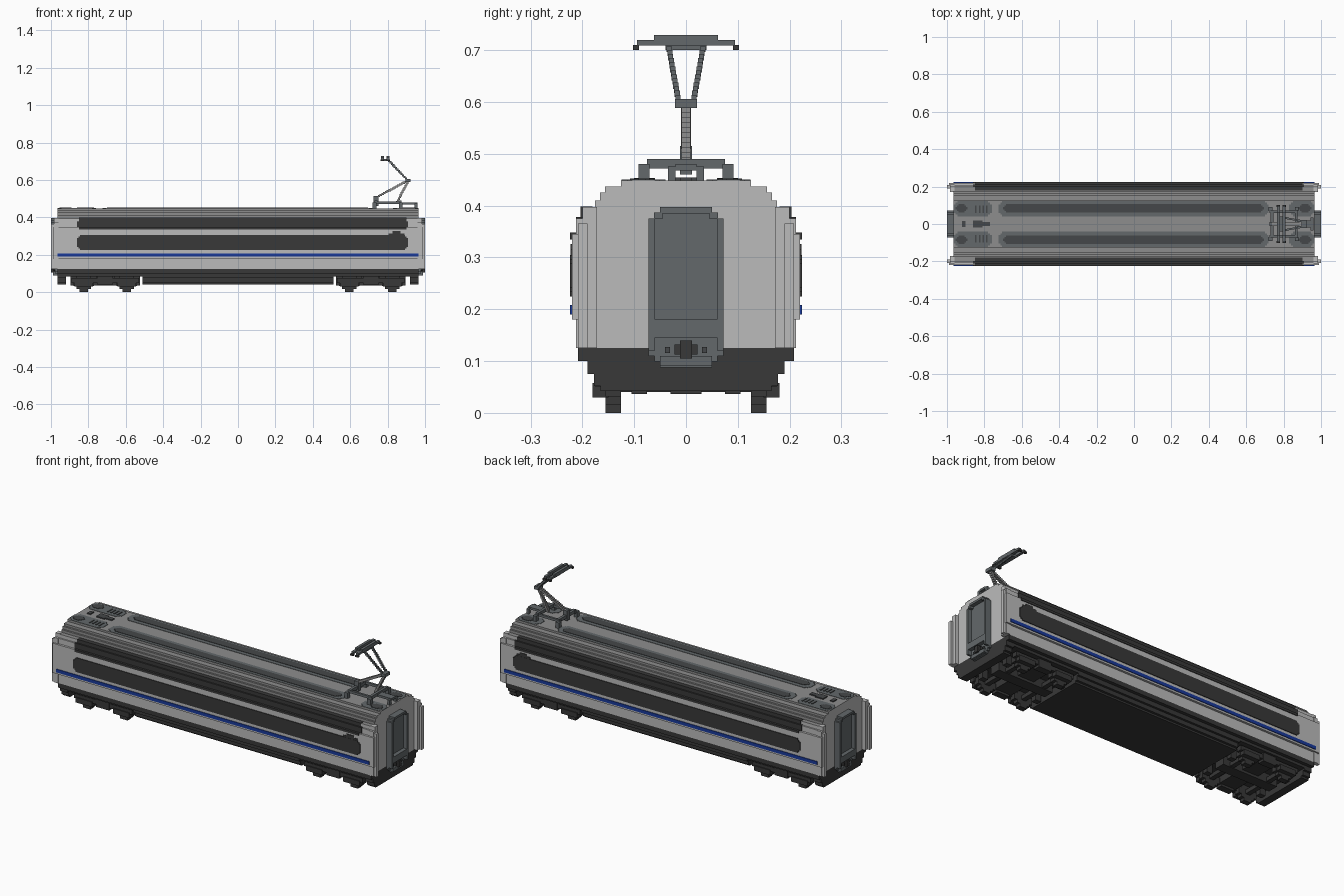
import bpy, bmesh, math
from mathutils import Vector

cube = bpy.data.objects.get("Cube")
if cube:
    bpy.data.objects.remove(cube)


def material(name, rgb):
    m = bpy.data.materials.new(name)
    m.use_nodes = True
    m.diffuse_color = (*rgb, 1)
    m.node_tree.nodes["Principled BSDF"].inputs["Base Color"].default_value = (*rgb, 1)
    return m


LIGHT = material("light grey body", (0.5, 0.5, 0.5))
ROOF = material("mid grey roof", (0.27, 0.27, 0.27))
SLATE = material("slate grey", (0.125, 0.14, 0.147))
VENT = material("dark vent grey", (0.06, 0.064, 0.067))
BLACK = material("charcoal", (0.04, 0.04, 0.04))
BLUE = material("blue", (0.01, 0.042, 0.33))


def finish(name, bm, *mats):
    bmesh.ops.recalc_face_normals(bm, faces=bm.faces)
    me = bpy.data.meshes.new(name)
    bm.to_mesh(me)
    bm.free()
    for m in mats:
        me.materials.append(m)
    ob = bpy.data.objects.new(name, me)
    bpy.context.collection.objects.link(ob)
    return ob


def add_box(bm, x, y, z):
    """Add a box given (min, max) on each axis."""
    vs = bmesh.ops.create_cube(bm, size=1)["verts"]
    for v in vs:
        v.co = [(r[0] + r[1]) / 2 + c * (r[1] - r[0]) for c, r in zip(v.co, (x, y, z))]


def flip(r, s):
    return r if s > 0 else (-r[1], -r[0])


def boxes(name, mat, parts, mx=False, my=False):
    """Join boxes in one object, optionally mirrored in x and y."""
    bm = bmesh.new()
    for x, y, z in parts:
        for sx in ((1, -1) if mx else (1,)):
            for sy in ((1, -1) if my else (1,)):
                add_box(bm, flip(x, sx), flip(y, sy), z)
    return finish(name, bm, mat)


def prism(name, pts, axis, a, b, *mats):
    """Extrude a 2D outline along axis from a to b."""
    place = {"x": lambda p, t: (t, *p), "y": lambda p, t: (p[0], t, p[1]),
             "z": lambda p, t: (*p, t)}[axis]
    bm = bmesh.new()
    lo = [bm.verts.new(place(p, a)) for p in pts]
    hi = [bm.verts.new(place(p, b)) for p in pts]
    bm.faces.new(lo)
    bm.faces.new(hi)
    for i in range(len(pts)):
        j = (i + 1) % len(pts)
        bm.faces.new((lo[i], lo[j], hi[j], hi[i]))
    return finish(name, bm, *mats)


def stepped_rect(u, v, s):
    """Rectangle outline with two-step corners."""
    cu, cv = sum(u) / 2, sum(v) / 2
    w, h = (u[1] - u[0]) / 2, (v[1] - v[0]) / 2
    q = [(w, h - 2 * s), (w - s, h - 2 * s), (w - s, h - s), (w - 2 * s, h - s), (w - 2 * s, h)]
    left = [(-a, b) for a, b in reversed(q)]
    top = q + left
    return [(cu + a, cv + b) for a, b in top + [(-a, -b) for a, b in top]]


def stepped_section(rows):
    """Symmetric stepped cross-section from rows of (half width, top z)."""
    side, z = [], rows[0][1]
    for w, top in rows[1:]:
        side += [(w, z), (w, top)]
        z = top
    return side + [(-y, z) for y, z in reversed(side)]


# Body shell, with the roof steps in a darker grey
body = prism("body_shell", stepped_section([
    (0, 0.125), (0.208, 0.18), (0.22, 0.345), (0.208, 0.375), (0.2, 0.395), (0.176, 0.41),
    (0.166, 0.425), (0.156, 0.437), (0.125, 0.448)]), "x", -0.965, 0.965, LIGHT, ROOF)
for p in body.data.polygons:
    p.material_index = int(abs(p.normal.x) < 0.5 and p.center.z > 0.39)

# Underframe: thin full-length sill, deep belly and end skirts
prism("sill", stepped_section([(0, 0.085), (0.19, 0.1), (0.208, 0.125)]),
      "x", -0.965, 0.965, BLACK)
skirt = stepped_section([(0, 0.042), (0.165, 0.052), (0.178, 0.075), (0.19, 0.088)])
prism("belly_skirt", skirt, "x", -0.51, 0.51, BLACK)
for name, s in (("left", 1), ("right", -1)):
    prism(name + "_end_skirt", skirt, "x", s * 0.92, s * 0.965, BLACK)

# Corner flaps at the body ends
boxes("corner_flaps", LIGHT, [
    ((0.96, 0.985), (0.172, 0.212), (0.125, 0.375)),
    ((0.96, 0.985), (0.172, 0.2), (0.375, 0.397)),
    ((0.98, 1.0), (0.19, 0.208), (0.125, 0.365)),
    ((0.955, 0.99), (0.2, 0.22), (0.18, 0.345))], True, True)

# Side windows, stripe and ladder patch
for name, s in (("left", 1), ("right", -1)):
    prism(name + "_lower_window", stepped_rect((-0.86, 0.91), (0.225, 0.305), 0.008),
          "y", s * 0.215, s * 0.224, BLACK)
boxes("upper_windows", BLACK, [
    ((-0.85, 0.9), (0.2, 0.224), (0.335, 0.348)),
    ((-0.86, 0.91), (0.19, 0.212), (0.346, 0.378)),
    ((-0.85, 0.9), (0.18, 0.204), (0.376, 0.398))], my=True)
boxes("window_link", BLACK, [
    ((0.805, 0.89), (0.215, 0.223), (0.3, 0.315)),
    ((0.825, 0.87), (0.215, 0.223), (0.315, 0.326))], my=True)
boxes("side_stripes", BLUE, [((-0.965, 0.965), (0.215, 0.2235), (0.19, 0.208))], my=True)

# End gangways: framed door, lower step and coupler
for name, s in (("left", 1), ("right", -1)):
    prism(name + "_gangway", stepped_rect((-0.072, 0.072), (0.088, 0.397), 0.011),
          "x", s * 0.955, s * 0.978, SLATE)
boxes("gangway_frames", SLATE, [
    ((0.97, 1.0), (0.06, 0.072), (0.12, 0.375)),
    ((0.97, 1.0), (0, 0.05), (0.385, 0.397)),
    ((0.97, 1.0), (0.045, 0.062), (0.374, 0.387)),
    ((0.97, 1.0), (0, 0.061), (0.145, 0.18)),
    ((0.97, 0.99), (0, 0.05), (0.09, 0.11))], True, True)
boxes("couplers", BLACK, [((0.97, 1.0), (-0.012, 0.012), (0.105, 0.14)),
                          ((0.97, 0.99), (-0.022, 0.022), (0.113, 0.132))], True)
boxes("coupler_pins", VENT, [((0.97, 0.985), (0.031, 0.041), (0.116, 0.127))], True, True)

# Roof panels: long slots and end vents
for s in (1, -1):
    side = "left" if s > 0 else "right"
    for label, x, xi in (("long_vent", (-0.725, 0.72), (-0.7, 0.695)),
                         ("rear_vent", (-0.965, -0.76), (-0.955, -0.89)),
                         ("front_vent", (0.83, 0.965), (0.88, 0.95))):
        yo, yi = flip((0.04, 0.124), s), flip((0.062, 0.108), s)
        prism(f"{side}_{label}_panel", stepped_rect(x, yo, 0.01), "z", 0.445, 0.450, SLATE)
        prism(f"{side}_{label}", stepped_rect(xi, yi, 0.008), "z", 0.445, 0.452, VENT)
boxes("roof_grilles", VENT, [((-0.85 + i * 0.02, -0.842 + i * 0.02), (0.06, 0.1), (0.445, 0.453))
                             for i in range(4)], my=True)
boxes("roof_boxes", VENT, [((-0.86, -0.81), (-0.02, 0.02), (0.445, 0.454)),
                           ((-0.92, -0.9), (-0.015, 0.015), (0.445, 0.454)),
                           ((-0.81, -0.77), (-0.012, 0.012), (0.445, 0.454))])

# Bogies: stepped wheels, side frames, axles and springs
for bx, name in ((0.71, "left"), (-0.71, "right")):
    for dx, pos in ((0.115, "outer"), (-0.115, "inner")):
        x = bx + math.copysign(dx, dx * bx)
        for s, side in ((1, "back"), (-1, "front")):
            prism(f"{name}_{pos}_{side}_wheel", stepped_rect((x - 0.055, x + 0.055), (0, 0.1), 0.016),
                  "y", s * 0.125, s * 0.155, BLACK)
    boxes(name + "_bogie_frame", BLACK, [
        ((bx - 0.18, bx + 0.18), (0.145, 0.175), (0.05, 0.075)),
        ((bx - 0.165, bx - 0.065), (0.15, 0.18), (0.03, 0.058)),
        ((bx + 0.065, bx + 0.165), (0.15, 0.18), (0.03, 0.058)),
        ((bx - 0.04, bx + 0.04), (0.14, 0.178), (0.038, 0.09)),
        ((bx - 0.185, bx - 0.15), (0.075, 0.105), (0.036, 0.09)),
        ((bx + 0.15, bx + 0.185), (0.075, 0.105), (0.036, 0.09))], my=True)
    boxes(name + "_bogie_axles", BLACK, [
        ((bx - 0.128, bx - 0.102), (-0.13, 0.13), (0.04, 0.062)),
        ((bx + 0.102, bx + 0.128), (-0.13, 0.13), (0.04, 0.062)),
        ((bx - 0.05, bx + 0.05), (-0.15, 0.15), (0.05, 0.088)),
        ((bx - 0.17, bx + 0.17), (-0.03, 0.03), (0.036, 0.088))])


# Pantograph arms drawn as chains of small blocks
def block_line(name, mat, a, b, size, mirror=False):
    a, b = Vector(a), Vector(b)
    n = math.ceil((b - a).length / 0.011)
    parts = []
    for i in range(n + 1):
        c = a.lerp(b, i / n)
        parts.append([(c[k] - size[k] / 2, c[k] + size[k] / 2) for k in range(3)])
    return boxes(name, mat, parts, my=mirror)


boxes("pantograph_base", SLATE, [
    ((0.72, 0.74), (0.07, 0.092), (0.445, 0.48)),
    ((0.86, 0.88), (0.07, 0.092), (0.445, 0.48)),
    ((0.945, 0.96), (0.02, 0.035), (0.445, 0.475)),
    ((0.725, 0.875), (0.06, 0.072), (0.472, 0.486)),
    ((0.73, 0.745), (0, 0.075), (0.472, 0.49)),
    ((0.86, 0.875), (0, 0.075), (0.472, 0.49)),
    ((0.87, 0.96), (0, 0.02), (0.468, 0.48))], my=True)
boxes("pantograph_pivot", SLATE, [((0.725, 0.75), (-0.012, 0.012), (0.46, 0.515))])
block_line("lower_arm", ROOF, (0.735, 0, 0.505), (0.905, 0, 0.595), (0.013, 0.02, 0.011))
block_line("drive_arm", ROOF, (0.85, 0, 0.48), (0.91, 0, 0.595), (0.011, 0.018, 0.013))
boxes("elbow", SLATE, [((0.895, 0.922), (-0.021, 0.021), (0.588, 0.606))])
block_line("upper_arms", SLATE, (0.905, 0.014, 0.6), (0.8, 0.034, 0.71), (0.011, 0.01, 0.012), True)
boxes("contact_head", SLATE, [
    ((0.775, 0.805), (0, 0.04), (0.7, 0.712)),
    ((0.765, 0.78), (0, 0.095), (0.709, 0.72)),
    ((0.795, 0.81), (0, 0.095), (0.709, 0.72)),
    ((0.765, 0.78), (0, 0.062), (0.718, 0.729)),
    ((0.795, 0.81), (0, 0.062), (0.718, 0.729))], my=True)
boxes("contact_horns", BLACK, [((0.763, 0.781), (0.091, 0.102), (0.7, 0.71)),
                               ((0.794, 0.812), (0.091, 0.102), (0.7, 0.71))], my=True)
